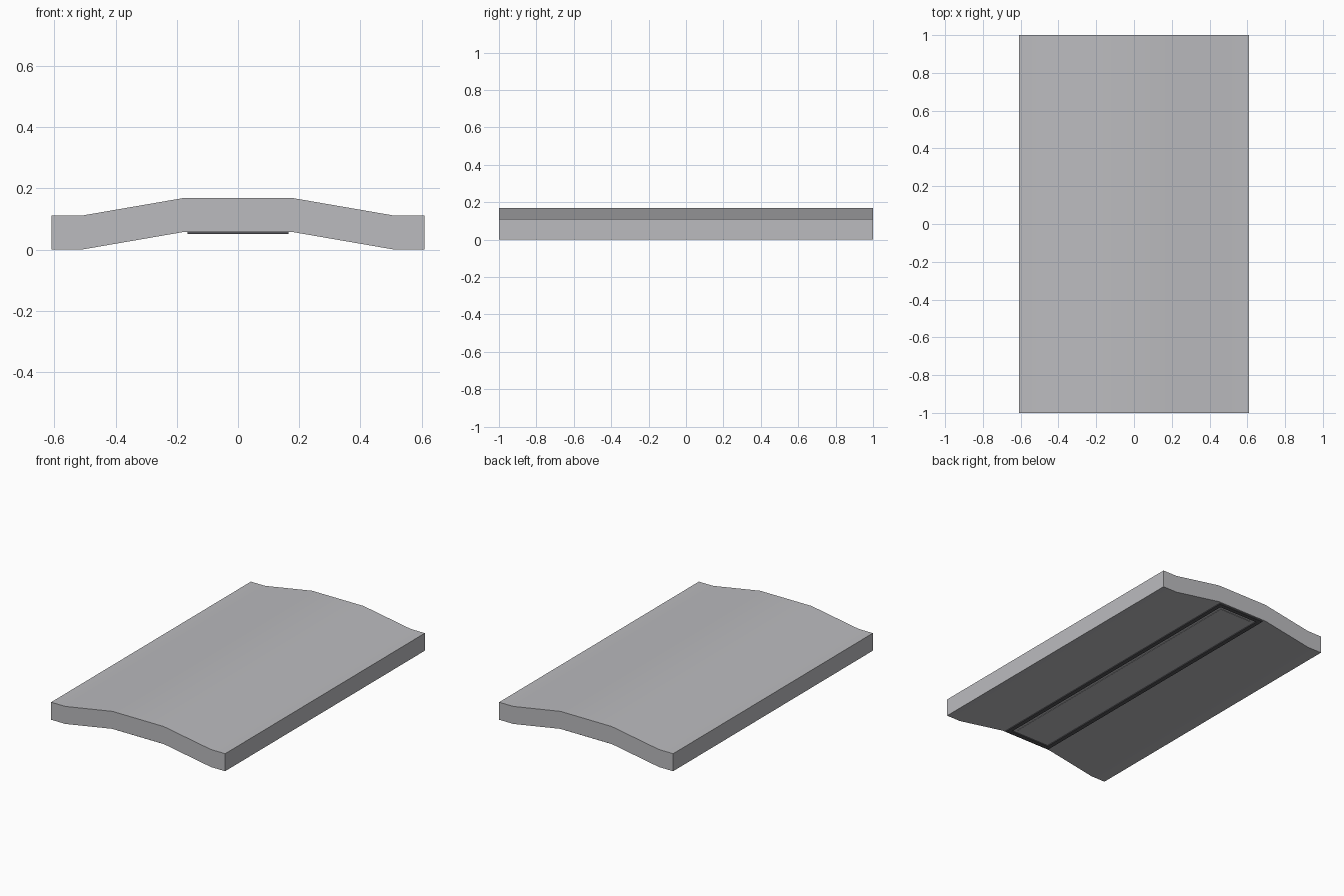
import bpy
import bmesh
import math

if "Cube" in bpy.data.objects:
    bpy.data.objects.remove(bpy.data.objects["Cube"])


def material(name, colour):
    mat = bpy.data.materials.new(name)
    mat.use_nodes = True
    mat.diffuse_color = (*colour, 1)
    mat.node_tree.nodes["Principled BSDF"].inputs["Base Color"].default_value = (*colour, 1)
    return mat


grey = material("light grey", (0.5, 0.5, 0.52))
dark = material("dark trim", (0.09, 0.09, 0.1))


def make_object(name, bm, mat):
    bmesh.ops.recalc_face_normals(bm, faces=bm.faces)
    mesh = bpy.data.meshes.new(name)
    bm.to_mesh(mesh)
    bm.free()
    mesh.materials.append(mat)
    obj = bpy.data.objects.new(name, mesh)
    bpy.context.collection.objects.link(obj)
    return obj


def extrude_faces(bm, offset):
    geom = bmesh.ops.extrude_face_region(bm, geom=bm.faces[:])["geom"]
    verts = [g for g in geom if isinstance(g, bmesh.types.BMVert)]
    bmesh.ops.translate(bm, verts=verts, vec=offset)


def rectangle(bm, half_x, half_y, z):
    return [bm.verts.new((sx * half_x, sy * half_y, z))
            for sx, sy in ((-1, -1), (1, -1), (1, 1), (-1, 1))]


# Cambered roof slab: one stepped profile, thickened and swept along y
half = [(0.61, 0), (0.51, 0), (0.18, 0.057)]
lower = [(-x, z) for x, z in half] + [(x, z) for x, z in reversed(half)]
profile = lower + [(x, z + 0.111) for x, z in reversed(lower)]
bm = bmesh.new()
bm.faces.new([bm.verts.new((x, -1, z)) for x, z in profile])
extrude_faces(bm, (0, 2, 0))
slab = make_object("roof_slab", bm, grey)

# Raised trim frame under the flat middle
bm = bmesh.new()
outer = rectangle(bm, 0.165, 0.99, 0.058)
inner = rectangle(bm, 0.138, 0.963, 0.058)
for i in range(4):
    j = (i + 1) % 4
    bm.faces.new((outer[i], outer[j], inner[j], inner[i]))
extrude_faces(bm, (0, 0, -0.007))
make_object("underside_frame", bm, dark)

# Thin panel inside the frame
bm = bmesh.new()
bm.faces.new(rectangle(bm, 0.115, 0.94, 0.058))
extrude_faces(bm, (0, 0, -0.003))
make_object("underside_panel", bm, grey)

# Soft shading across the gentle bends of the slab
bpy.ops.object.select_all(action="DESELECT")
slab.select_set(True)
bpy.context.view_layer.objects.active = slab
bpy.ops.object.shade_smooth_by_angle(angle=math.radians(30))
